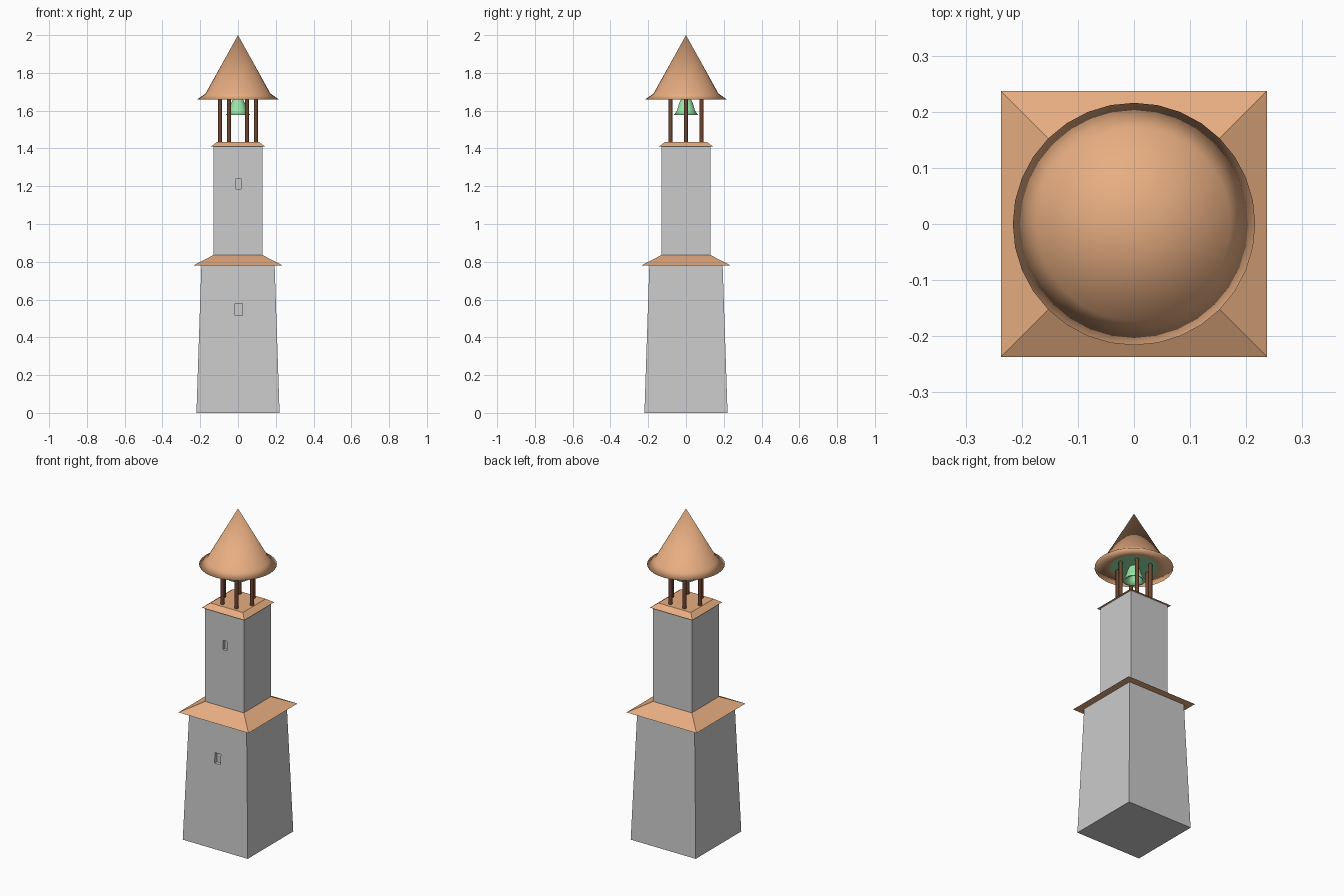
import bpy, bmesh, math

if "Cube" in bpy.data.objects:
    bpy.data.objects.remove(bpy.data.objects["Cube"])


def material(name, rgb):
    m = bpy.data.materials.new(name)
    m.diffuse_color = (*rgb, 1)
    m.use_nodes = True
    m.node_tree.nodes["Principled BSDF"].inputs["Base Color"].default_value = m.diffuse_color
    return m


TILE = material("tile", (0.80, 0.42, 0.22))
WOOD = material("wood", (0.16, 0.06, 0.03))
GREEN = material("green", (0.32, 0.78, 0.40))
STONE = material("dark_stone", (0.66, 0.66, 0.66))


def add_object(name, bm, mat=None, smooth=False):
    bmesh.ops.recalc_face_normals(bm, faces=bm.faces[:])
    for f in bm.faces:
        f.smooth = smooth
    me = bpy.data.meshes.new(name)
    bm.to_mesh(me)
    bm.free()
    ob = bpy.data.objects.new(name, me)
    bpy.context.collection.objects.link(ob)
    if mat:
        me.materials.append(mat)
    return ob


def block(name, half0, half1, z0, z1, mat=None):
    """Square tapered block given by half widths at its bottom and top."""
    bm = bmesh.new()
    rings = [[bm.verts.new((sx * h, sy * h, z)) for sx, sy in
              ((-1, -1), (1, -1), (1, 1), (-1, 1))]
             for h, z in ((half0, z0), (half1, z1))]
    for r in rings:
        bm.faces.new(r)
    for i in range(4):
        j = (i + 1) % 4
        bm.faces.new((rings[0][i], rings[0][j], rings[1][j], rings[1][i]))
    return add_object(name, bm, mat)


def lathe(name, profile, sides, mat):
    """Smooth turned part from (radius, z) points."""
    bm = bmesh.new()
    vs = [bm.verts.new((r, 0, z)) for r, z in profile]
    es = [bm.edges.new(p) for p in zip(vs, vs[1:])]
    bmesh.ops.spin(bm, geom=vs + es, cent=(0, 0, 0), axis=(0, 0, 1),
                   angle=math.tau, steps=sides)
    bmesh.ops.remove_doubles(bm, verts=bm.verts[:], dist=1e-5)
    return add_object(name, bm, mat, smooth=True)


def cut_window(wall, x, z, w, h, y):
    """Shallow window recess in the front wall, reaching in to y."""
    bm = bmesh.new()
    bmesh.ops.create_cube(bm, size=1)
    for v in bm.verts:
        v.co = (x + v.co.x * w, y - 0.05 + v.co.y * 0.1, z + v.co.z * h)
    cutter = add_object(wall.name + "_window_cutter", bm)
    cutter.hide_render = True
    cutter.hide_set(True)
    mod = wall.modifiers.new("window", 'BOOLEAN')
    mod.operation = 'DIFFERENCE'
    mod.solver = 'EXACT'
    mod.object = cutter


# Tower walls with one window recess each
lower = block("lower_tower", 0.22, 0.194, 0, 0.78)
cut_window(lower, 0.004, 0.548, 0.04, 0.063, -0.182)
upper = block("upper_tower", 0.131, 0.131, 0.82, 1.412, STONE)
cut_window(upper, 0.003, 1.213, 0.026, 0.057, -0.113)

# Square roofs
block("lower_roof", 0.237, 0.131, 0.78, 0.835, TILE)
block("upper_roof", 0.144, 0.11, 1.41, 1.435, TILE)

# Six belfry posts
for i in range(6):
    a = i * math.tau / 6
    bm = bmesh.new()
    bmesh.ops.create_cone(bm, cap_ends=True, segments=8, radius1=0.011,
                          radius2=0.011, depth=0.25)
    bmesh.ops.translate(bm, verts=bm.verts[:], vec=(
        0.095 * math.cos(a), 0.095 * math.sin(a), 1.545))
    ob = add_object(f"belfry_post_{i + 1}", bm, WOOD, smooth=True)
    bpy.context.view_layer.objects.active = ob
    ob.select_set(True)
    bpy.ops.object.shade_smooth_by_angle(angle=math.radians(50))
    ob.select_set(False)

# Conical roof with flared brim and flat underside
lathe("cone_roof", [(0, 2.0), (0.172, 1.69), (0.216, 1.66), (0.13, 1.661)],
      32, TILE)

# Ceiling disc and hollow bell
lathe("belfry_ceiling", [(0, 1.661), (0.13, 1.661)], 32, GREEN)
lathe("bell", [(0.026, 1.661), (0.036, 1.64), (0.047, 1.602), (0.063, 1.578),
               (0.05, 1.578), (0.036, 1.602), (0.024, 1.64), (0, 1.65)],
      24, GREEN)
